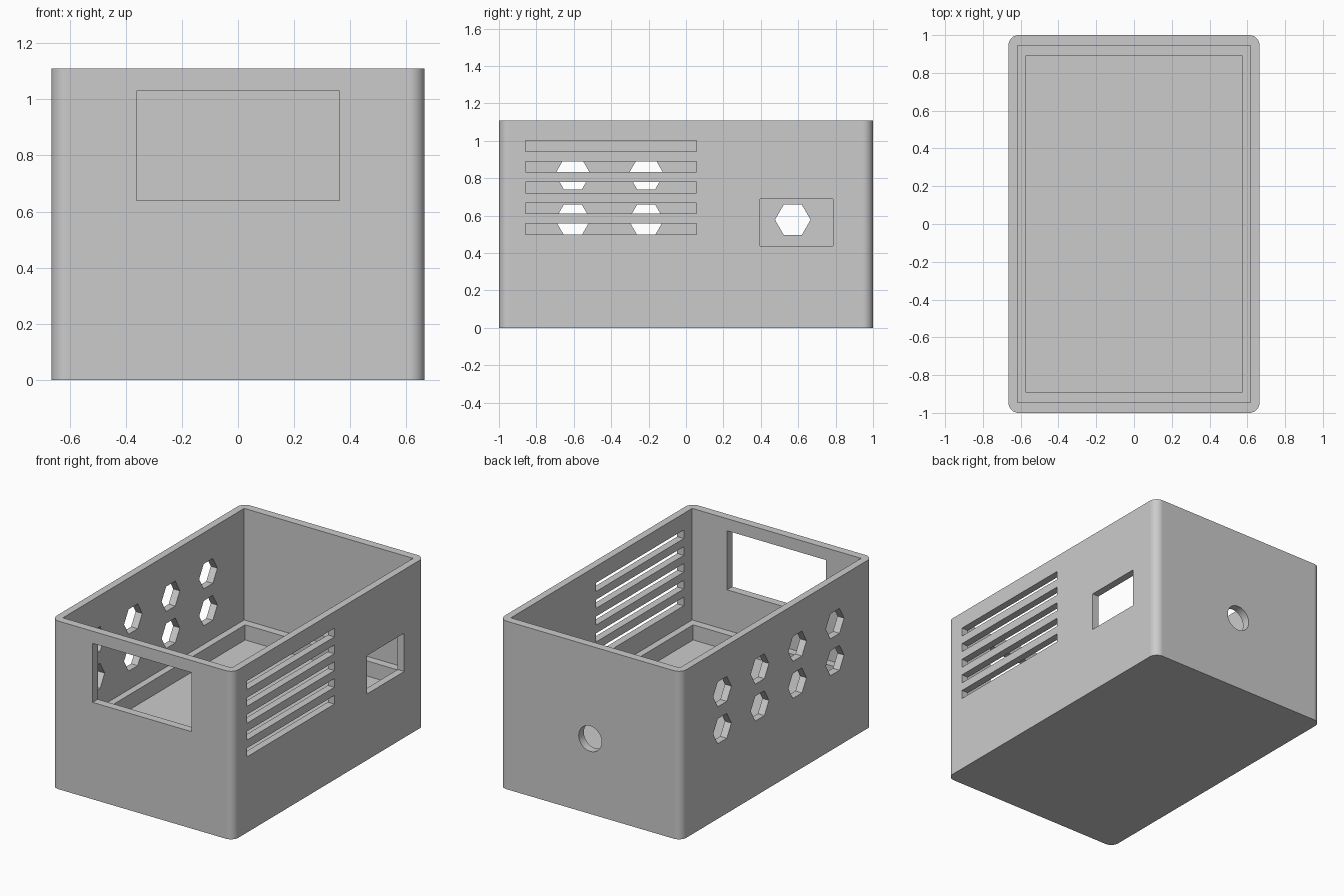
import bpy, bmesh
from math import pi, radians
from mathutils import Matrix, Vector

if "Cube" in bpy.data.objects:
    bpy.data.objects.remove(bpy.data.objects["Cube"], do_unlink=True)

WIDTH, LENGTH, HEIGHT = 1.33, 2.0, 1.11
WALL_X, WALL_Y = WIDTH / 2 - 0.025, LENGTH / 2 - 0.025

grey = bpy.data.materials.new("light grey plastic")
grey.use_nodes = True
grey.diffuse_color = (0.6, 0.6, 0.6, 1)
grey.node_tree.nodes["Principled BSDF"].inputs["Base Color"].default_value = grey.diffuse_color


def finish(bm, name):
    mesh = bpy.data.meshes.new(name)
    bm.to_mesh(mesh)
    bm.free()
    mesh.materials.append(grey)
    obj = bpy.data.objects.new(name, mesh)
    bpy.context.collection.objects.link(obj)
    return obj


def box(name, low, high, radius=0):
    """Box between two corners, with optional rounded upright edges."""
    low, high = Vector(low), Vector(high)
    bm = bmesh.new()
    bmesh.ops.create_cube(bm, size=1, matrix=Matrix.Translation((low + high) / 2)
                          @ Matrix.Diagonal((*(high - low), 1)))
    if radius:
        upright = [e for e in bm.edges if abs(e.verts[0].co.z - e.verts[1].co.z) > 0.1]
        bmesh.ops.bevel(bm, geom=upright, offset=radius, segments=10,
                        profile=0.5, affect='EDGES')
    return finish(bm, name)


def prism(name, centre, radius, sides, axis):
    """Regular prism through a wall, along x or y."""
    if axis == 'X':
        turn = Matrix.Rotation(pi / 2, 4, 'Y')
    else:
        turn = Matrix.Rotation(pi / 2, 4, 'X')
    bm = bmesh.new()
    bmesh.ops.create_cone(bm, cap_ends=True, segments=sides, radius1=radius,
                          radius2=radius, depth=0.2,
                          matrix=Matrix.Translation(centre) @ turn)
    return finish(bm, name)


# Outer shell with rounded upright corners
case = box("enclosure", (-WIDTH / 2, -LENGTH / 2, 0), (WIDTH / 2, LENGTH / 2, HEIGHT), 0.055)

# Main cavity and the narrower recess below its ledge
cutters = [
    box("cavity", (-0.617, -0.946, 0.373), (0.617, 0.946, 1.3)),
    box("floor_recess", (-0.573, -0.893, 0.273), (0.573, 0.893, 0.6)),
]

# Front display opening and side connector opening
cutters.append(box("display_opening", (-0.362, -1.1, 0.64), (0.362, -0.9, 1.03)))
cutters.append(box("connector_opening", (0.57, 0.395, 0.437), (0.77, 0.785, 0.69)))

# Five ventilation slots
for i in range(5):
    z = 0.5 + 0.111 * i
    cutters.append(box("vent_slot", (0.57, -0.858, z), (0.77, 0.056, z + 0.057)))

# Two rows of hexagonal vents on the opposite wall
for z in (0.578, 0.822):
    for i in range(4):
        y = -0.605 + 0.392 * i
        hexagon = prism("hexagon_vent", (-WALL_X, y, z), 0.095, 6, 'X')
        # Lay each hexagon with flat edges at top and bottom
        if max(abs(v.co.z - z) for v in hexagon.data.vertices) > 0.09:
            hexagon.data.transform(Matrix.Translation((0, y, z))
                                   @ Matrix.Rotation(pi / 6, 4, 'X')
                                   @ Matrix.Translation((0, -y, -z)))
        cutters.append(hexagon)

# Round cable hole in the back wall
cutters.append(prism("cable_hole", (0, WALL_Y, 0.497), 0.084, 40, 'Y'))

# Cut every opening, then discard the cutters
bpy.ops.object.select_all(action='DESELECT')
bpy.context.view_layer.objects.active = case
case.select_set(True)
for cutter in cutters:
    cut = case.modifiers.new("cut", 'BOOLEAN')
    cut.operation = 'DIFFERENCE'
    cut.solver = 'EXACT'
    cut.object = cutter
    bpy.ops.object.modifier_apply(modifier=cut.name)
    bpy.data.objects.remove(cutter, do_unlink=True)

# Smooth the rounded corners and keep the walls flat
bpy.ops.object.shade_smooth_by_angle(angle=radians(30))
flat = case.modifiers.new("flat_walls", 'WEIGHTED_NORMAL')
flat.keep_sharp = True
